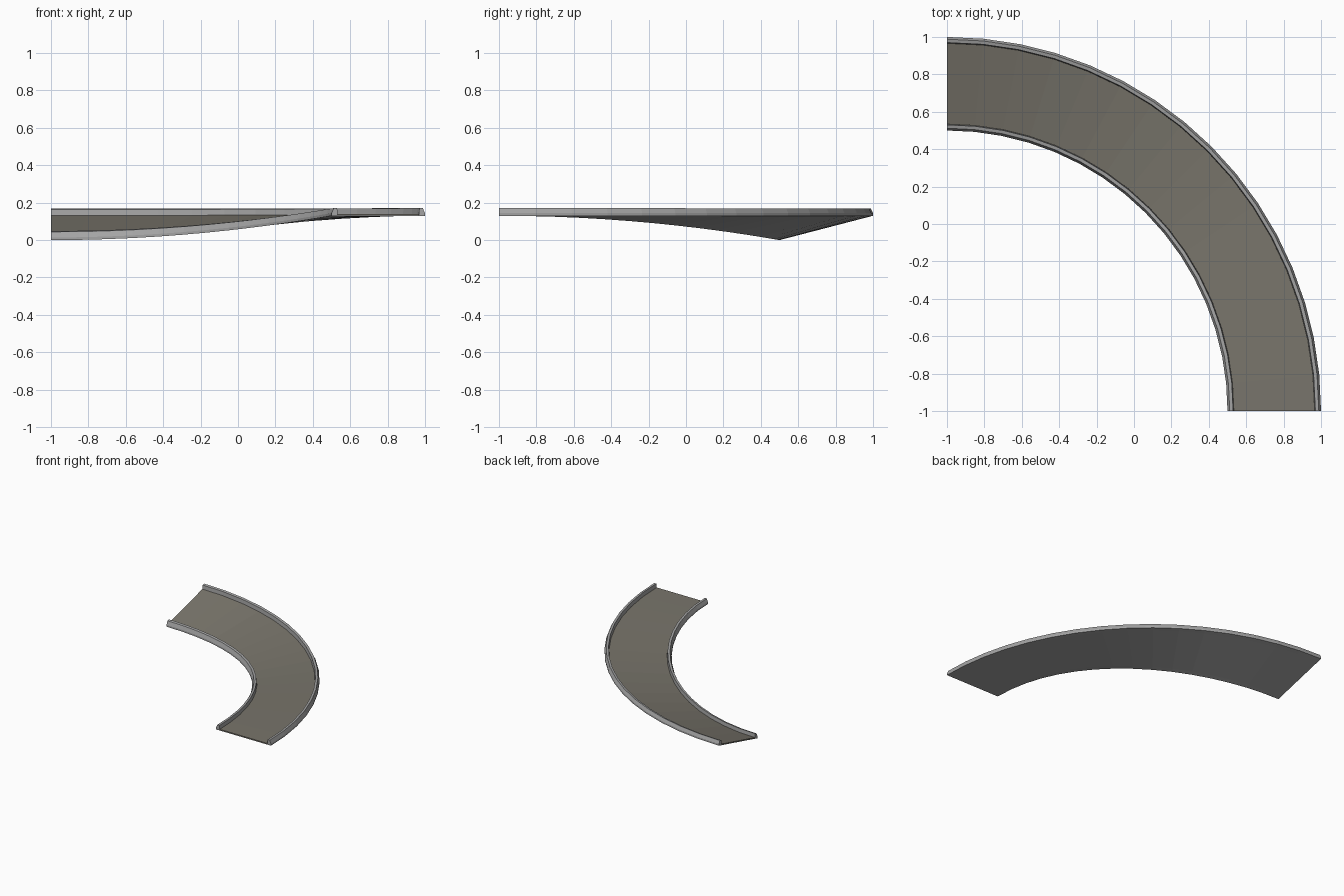
import bpy, bmesh, math

if "Cube" in bpy.data.objects:
    bpy.data.objects.remove(bpy.data.objects["Cube"])

SEG = 16              # segments in the quarter turn
CX, CY = -1.0, -1.0   # centre of the turn
R_IN, R_OUT = 1.5, 2.0
RISE = 0.13           # height gained by the inner edge


def material(name, rgb):
    m = bpy.data.materials.new(name)
    m.diffuse_color = (*rgb, 1)
    m.use_nodes = True
    m.node_tree.nodes["Principled BSDF"].inputs["Base Color"].default_value = m.diffuse_color
    return m


def sweep(name, profile, mat):
    """Sweep a closed (radius, height) profile round the banked quarter turn."""
    bm = bmesh.new()
    rings = []
    for i in range(SEG + 1):
        a = math.pi / 2 * i / SEG
        inner = RISE * math.sin(a) ** 2
        ring = []
        for r, h in profile:
            k = (r - R_IN) / (R_OUT - R_IN)
            z = inner + (RISE - inner) * k + h
            ring.append(bm.verts.new((CX + r * math.sin(a), CY + r * math.cos(a), z)))
        rings.append(ring)
    n = len(profile)
    for a, b in zip(rings, rings[1:]):
        for j in range(n):
            k = (j + 1) % n
            bm.faces.new((a[j], a[k], b[k], b[j]))
    bm.faces.new(rings[0])
    bm.faces.new(rings[-1])
    bmesh.ops.recalc_face_normals(bm, faces=bm.faces)
    me = bpy.data.meshes.new(name)
    bm.to_mesh(me)
    bm.free()
    me.materials.append(mat)
    ob = bpy.data.objects.new(name, me)
    bpy.context.collection.objects.link(ob)
    return ob


asphalt = material("asphalt", (0.19, 0.178, 0.148))
concrete = material("concrete grey", (0.37, 0.37, 0.37))

# Kerbs with a chamfered outside edge; (distance from road edge, height)
kerb = [(0, 0), (0, 0.014), (0.012, 0.041), (0.03, 0.041), (0.034, 0)]
sweep("inner_kerb", [(R_IN + d, h) for d, h in kerb], concrete)
sweep("outer_kerb", [(R_OUT - d, h) for d, h in kerb], concrete)

# Concrete base and asphalt surface between the kerbs
a, b = R_IN + 0.034, R_OUT - 0.034
sweep("base", [(a, 0), (b, 0), (b, 0.004), (a, 0.004)], concrete)
sweep("road", [(a, 0.004), (b, 0.004), (b, 0.01), (a, 0.01)], asphalt)
